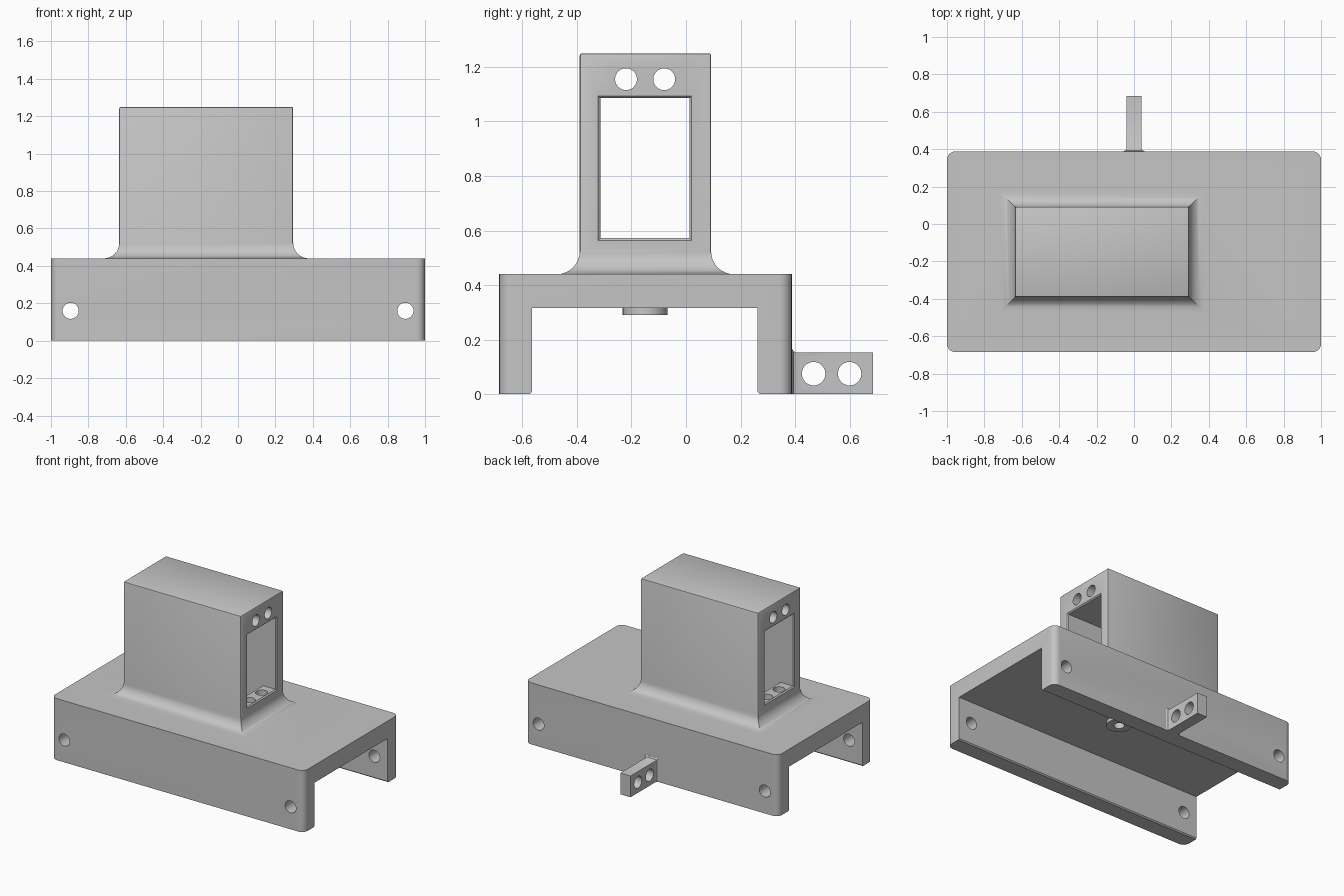
import bpy, bmesh
from math import sin, cos, pi, radians
from mathutils import Matrix, Vector

cube = bpy.data.objects.get("Cube")
if cube:
    bpy.data.objects.remove(cube, do_unlink=True)

mat = bpy.data.materials.new("plain_grey")
mat.use_nodes = True
GREY = (0.56, 0.56, 0.56, 1)
mat.diffuse_color = GREY
mat.node_tree.nodes["Principled BSDF"].inputs["Base Color"].default_value = GREY


def make(name, bm):
    bmesh.ops.recalc_face_normals(bm, faces=bm.faces)
    me = bpy.data.meshes.new(name)
    bm.to_mesh(me)
    bm.free()
    ob = bpy.data.objects.new(name, me)
    bpy.context.collection.objects.link(ob)
    return ob


def loft(rect, profile, axis="z"):
    """Stack rectangles (a0, a1, b0, b1), each grown by an offset at a height along the axis."""
    a0, a1, b0, b1 = rect
    bm = bmesh.new()
    rings = []
    for off, t in profile:
        ring = []
        for a, b in ((a0 - off, b0 - off), (a1 + off, b0 - off),
                     (a1 + off, b1 + off), (a0 - off, b1 + off)):
            co = {"x": (t, a, b), "y": (a, t, b), "z": (a, b, t)}[axis]
            ring.append(bm.verts.new(co))
        rings.append(ring)
    bm.faces.new(rings[0])
    bm.faces.new(rings[-1])
    for lo, hi in zip(rings, rings[1:]):
        for i in range(4):
            j = (i + 1) % 4
            bm.faces.new((lo[i], lo[j], hi[j], hi[i]))
    bmesh.ops.recalc_face_normals(bm, faces=bm.faces)
    return bm


def rod(name, axis, centre, radius, length):
    bm = bmesh.new()
    direction = Vector([axis == c for c in "xyz"])
    turn = direction.to_track_quat("Z", "Y").to_matrix().to_4x4()
    bmesh.ops.create_cone(bm, cap_ends=True, segments=40, radius1=radius, radius2=radius,
                          depth=length, matrix=Matrix.Translation(centre) @ turn)
    return make(name, bm)


def combine(target, other, operation):
    mod = target.modifiers.new(operation, "BOOLEAN")
    mod.operation, mod.solver, mod.object = operation, "EXACT", other
    bpy.context.view_layer.update()
    graph = bpy.context.evaluated_depsgraph_get()
    result = bpy.data.meshes.new_from_object(target.evaluated_get(graph))
    target.modifiers.clear()
    target.data = result
    bpy.data.objects.remove(other, do_unlink=True)


# Base block with rounded upright corners
bm = loft((-1, 1, -0.685, 0.388), [(0, 0), (0, 0.44)])
upright = [e for e in bm.edges if abs(e.verts[0].co.z - e.verts[1].co.z) > 0.1]
bmesh.ops.bevel(bm, geom=upright, offset=0.045, segments=6, profile=0.5, affect="EDGES")
body = make("mount_body", bm)

# Channel underneath, with eased lower edges
combine(body, make("channel", loft((-1.2, 1.2, -0.565, 0.263),
                                   [(0.02, -0.012), (0, 0.008), (0, 0.315)])), "DIFFERENCE")

# Tower with a concave mitred skirt and lightly rounded edges
R = 0.083
skirt = [(R * (1 - sin(a)), 0.44 + R * (1 - cos(a)))
         for a in (i * pi / 16 for i in range(9))]
bm = loft((-0.635, 0.295, -0.39, 0.092), [(R, 0.4)] + skirt + [(0, 1.25)])
top = [e for e in bm.edges if max(v.co.z for v in e.verts) > 1.2]
bmesh.ops.bevel(bm, geom=top, offset=0.008, segments=2, profile=0.5, affect="EDGES")
combine(body, make("tower", bm), "UNION")

# Rear lug, flared where it meets the base
bm = loft((-0.04, 0.04, 0, 0.152), [(0.015, 0.37), (0.015, 0.389), (0.005, 0.394),
                                   (0, 0.404), (0, 0.685)], "y")
for v in bm.verts:
    v.co.z = max(v.co.z, 0)
combine(body, make("lug", bm), "UNION")

# Boss under the plate
combine(body, rod("boss", "z", (0, -0.15, 0.315), 0.082, 0.05), "UNION")

# Window along the tower with eased rims, and the pocket between its end ledges
rim = [(0.02, -0.647), (0, -0.627), (0, 0.287), (0.02, 0.307)]
combine(body, make("window", loft((-0.314, 0.013, 0.572, 1.086), rim, "x")), "DIFFERENCE")
combine(body, make("pocket", loft((-0.53, 0.19, -0.314, 0.013),
                                  [(0, 0.45), (0, 0.6)])), "DIFFERENCE")

# Holes
holes = [("z", (0, -0.15, 0.35), 0.035, 0.3)]
holes += [("y", (x, -0.15, 0.16), 0.043, 1.4) for x in (-0.895, 0.895)]
holes += [("x", (0, y, 0.075), 0.043, 0.3) for y in (0.468, 0.6)]
holes += [("x", (-0.17, y, 1.155), 0.04, 1.2) for y in (-0.22, -0.08)]
holes += [("z", (x, y, 0.54), 0.04, 0.16) for x in (-0.583, 0.243) for y in (-0.22, -0.08)]
for hole in holes:
    combine(body, rod("hole", *hole), "DIFFERENCE")

body.data.materials.clear()
body.data.materials.append(mat)
for p in body.data.polygons:
    p.material_index = 0
for ob in bpy.context.selected_objects:
    ob.select_set(False)
body.select_set(True)
bpy.context.view_layer.objects.active = body
bpy.ops.object.shade_smooth_by_angle(angle=radians(30))
